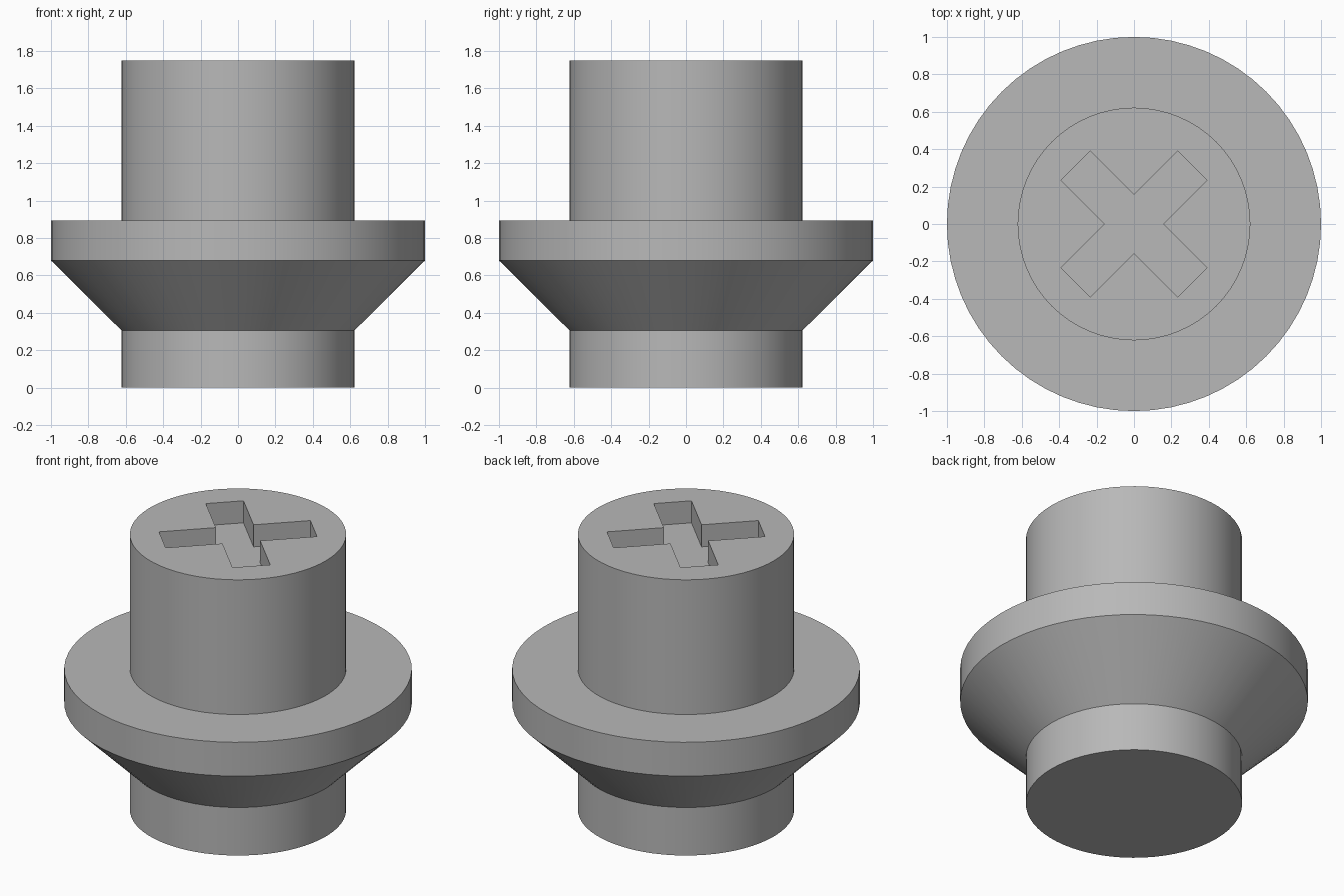
import bpy, bmesh, math
from mathutils import Matrix

if "Cube" in bpy.data.objects:
    bpy.data.objects.remove(bpy.data.objects["Cube"])

SEGMENTS = 64
HEIGHT = 1.75
RECESS = 0.14

grey = bpy.data.materials.new("plain_grey")
grey.use_nodes = True
colour = (0.48, 0.48, 0.48, 1)
grey.diffuse_color = colour
grey.node_tree.nodes["Principled BSDF"].inputs["Base Color"].default_value = colour


def make_object(name, bm):
    bmesh.ops.recalc_face_normals(bm, faces=bm.faces)
    mesh = bpy.data.meshes.new(name)
    bm.to_mesh(mesh)
    bm.free()
    mesh.materials.append(grey)
    obj = bpy.data.objects.new(name, mesh)
    bpy.context.collection.objects.link(obj)
    return obj


# Turned body: lower shank, cone, flange and head
profile = [(0.622, 0), (0.622, 0.305), (1, 0.68), (1, 0.895), (0.622, 0.895), (0.622, HEIGHT)]
bm = bmesh.new()
rings = []
for radius, z in profile:
    angles = [math.tau * i / SEGMENTS for i in range(SEGMENTS)]
    rings.append([bm.verts.new((radius * math.cos(a), radius * math.sin(a), z)) for a in angles])
for low, high in zip(rings, rings[1:]):
    for i in range(SEGMENTS):
        j = (i + 1) % SEGMENTS
        bm.faces.new((low[i], low[j], high[j], high[i]))
bm.faces.new(rings[0][::-1])
bm.faces.new(rings[-1])
body = make_object("screw_body", bm)

# Diagonal cross cutter for the drive recess
half, reach = 0.11, 0.442
bm = bmesh.new()
outline = []
for k in range(4):
    turn = Matrix.Rotation(math.radians(45 + 90 * k), 3, "Z")
    for x, y in ((reach, -half), (reach, half), (half, half)):
        v = bm.verts.new((x, y, HEIGHT - RECESS))
        v.co = turn @ v.co
        outline.append(v)
floor = bm.faces.new(outline)
result = bmesh.ops.extrude_face_region(bm, geom=[floor], use_keep_orig=True)
for v in result["geom"]:
    if isinstance(v, bmesh.types.BMVert):
        v.co.z += RECESS + 0.1
cutter = make_object("cross_cutter", bm)
cutter.hide_render = True

# Cut the recess, then remove the cutter
cut = body.modifiers.new("cross_recess", "BOOLEAN")
cut.operation = "DIFFERENCE"
cut.solver = "EXACT"
cut.object = cutter
bpy.ops.object.select_all(action="DESELECT")
bpy.context.view_layer.objects.active = body
body.select_set(True)
bpy.ops.object.modifier_apply(modifier=cut.name)
bpy.data.objects.remove(cutter)

# Round sides smooth, rims sharp
bpy.ops.object.shade_smooth_by_angle(angle=math.radians(30))
